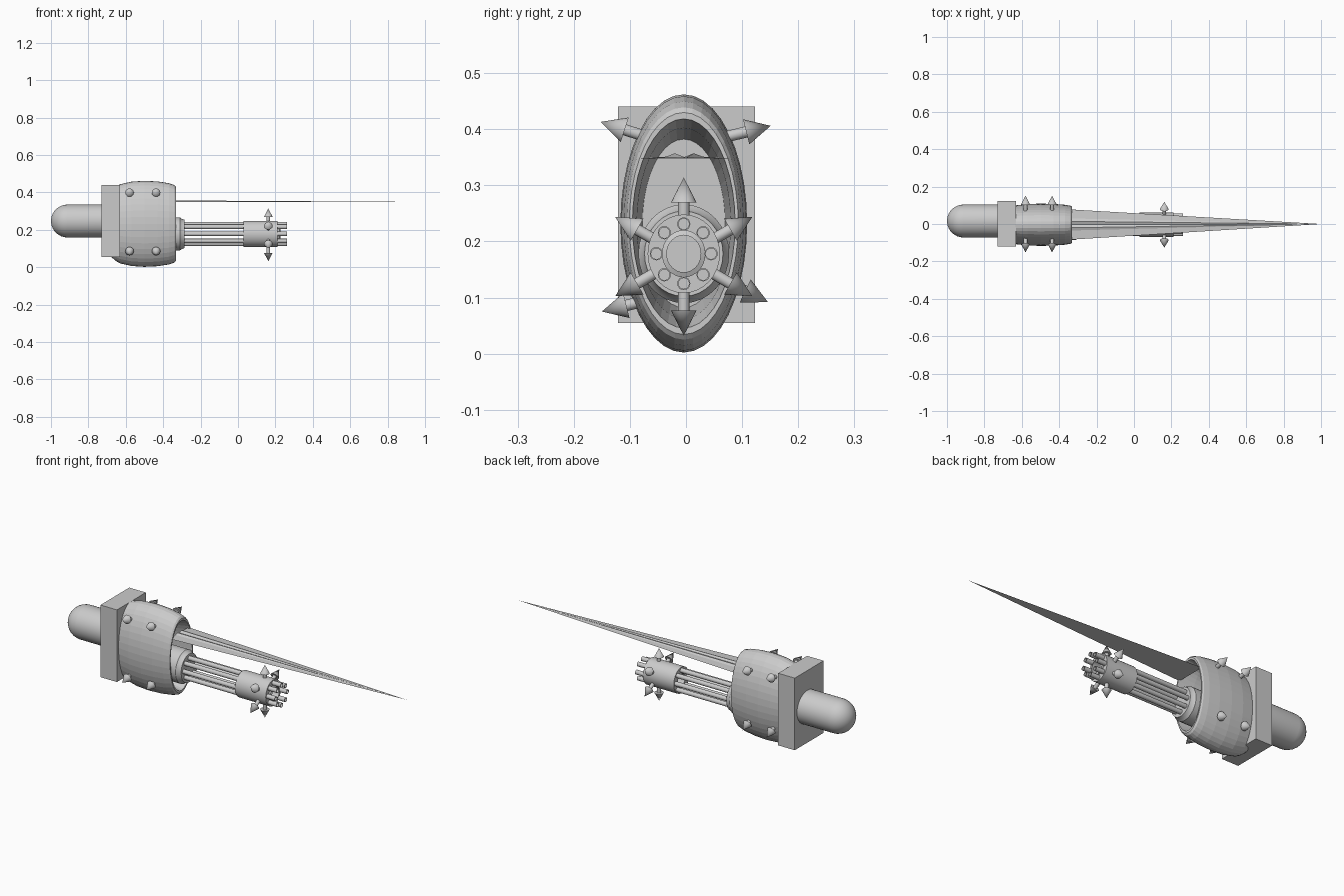
import bpy, bmesh, math
from mathutils import Vector, Matrix

if "Cube" in bpy.data.objects:
    bpy.data.objects.remove(bpy.data.objects["Cube"])

grey = bpy.data.materials.new("plain grey")
grey.diffuse_color = (0.6, 0.6, 0.6, 1)
grey.use_nodes = True
grey.node_tree.nodes["Principled BSDF"].inputs["Base Color"].default_value = grey.diffuse_color


def finish(bm, name, smooth=None):
    bmesh.ops.recalc_face_normals(bm, faces=bm.faces)
    me = bpy.data.meshes.new(name)
    bm.to_mesh(me)
    bm.free()
    me.materials.append(grey)
    ob = bpy.data.objects.new(name, me)
    bpy.context.collection.objects.link(ob)
    if smooth:
        bpy.context.view_layer.objects.active = ob
        ob.select_set(True)
        bpy.ops.object.shade_smooth_by_angle(angle=math.radians(smooth))
        ob.select_set(False)
    return ob


def lathe(name, profile, cy, cz, n=32, sy=1.0, sz=1.0, closed=False, smooth=None):
    """Turn (x, radius) points about an axis along x; closed profiles make hollow rings."""
    bm = bmesh.new()
    rings = []
    for x, r in profile:
        rings.append([bm.verts.new((x, cy + r * sy * math.cos(2 * math.pi * i / n),
                                    cz + r * sz * math.sin(2 * math.pi * i / n)))
                      for i in range(n)])
    pairs = list(zip(rings, rings[1:]))
    if closed:
        pairs.append((rings[-1], rings[0]))
    for a, b in pairs:
        for i in range(n):
            j = (i + 1) % n
            bm.faces.new((a[i], a[j], b[j], b[i]))
    if not closed:
        bm.faces.new(rings[0])
        bm.faces.new(rings[-1])
    return finish(bm, name, smooth)


def spike(name, tip, direction, shaft, head=0.045, r_head=0.023, r_shaft=0.010):
    """Cone-headed spike whose point is at tip and whose shaft runs back into the body."""
    d = Vector(direction).normalized()
    rot = d.to_track_quat('Z', 'Y').to_matrix().to_4x4()
    bm = bmesh.new()
    bmesh.ops.create_cone(bm, cap_ends=True, segments=16, radius1=r_head, radius2=0, depth=head,
                          matrix=Matrix.Translation(Vector(tip) - d * head / 2) @ rot)
    bmesh.ops.create_cone(bm, cap_ends=True, segments=16, radius1=r_shaft, radius2=r_shaft, depth=shaft,
                          matrix=Matrix.Translation(Vector(tip) - d * (head + shaft / 2)) @ rot)
    return finish(bm, name, 40)


# Rounded rear arm stub
R = 0.088
cap = [(-1 + R * (1 - math.cos(a)), R * math.sin(a))
       for a in [math.radians(4 + 86 * k / 8) for k in range(9)]]
lathe("arm_stub", cap + [(-0.70, R)], 0.016, 0.247, 32, smooth=35)

# Square mounting block
bm = bmesh.new()
bmesh.ops.create_cube(bm, size=1, matrix=Matrix.Translation((-0.681, 0.001, 0.2475))
                      @ Matrix.Diagonal((0.098, 0.244, 0.386, 1)))
finish(bm, "mounting_block")

# Oval barrel-shaped housing, open at the front
CY = -0.004
shell = [(-0.675, 0.78), (-0.655, 0.86), (-0.63, 0.92), (-0.57, 0.98), (-0.50, 1.0), (-0.43, 0.985),
         (-0.37, 0.945), (-0.34, 0.90), (-0.332, 0.86), (-0.332, 0.81), (-0.42, 0.74), (-0.64, 0.65)]
lathe("housing", shell, CY, 0.232, 40, 0.113, 0.230, closed=True)

# Rotary gun: base collar, tubes, sleeve and muzzle ring
GZ = 0.178
SY = 0.92
lathe("gun_collar", [(-0.635, 0.088), (-0.31, 0.088), (-0.30, 0.080), (-0.285, 0.076)],
      CY, GZ, 32, SY, smooth=35)
for k in range(8):
    a = k * math.pi / 4
    lathe(f"gun_tube_{k}", [(-0.30, 0.0118), (0.262, 0.0118), (0.262, 0.0095), (-0.29, 0.0095)],
          CY + 0.053 * SY * math.cos(a), GZ + 0.053 * math.sin(a), 16, closed=True, smooth=35)
lathe("gun_sleeve", [(0.03, 0.070), (0.212, 0.070), (0.212, 0.040), (0.03, 0.040)],
      CY, GZ, 32, SY, closed=True, smooth=35)
lathe("muzzle_ring", [(0.03, 0.042), (0.222, 0.042), (0.226, 0.033), (0.03, 0.033)],
      CY, GZ, 32, SY, closed=True, smooth=35)

# Six spikes around the gun sleeve
for k in range(6):
    a = math.radians(90 + 60 * k)
    d = Vector((0, math.cos(a), math.sin(a)))
    spike(f"gun_spike_{k}", Vector((0.162, CY, 0.173)) + d * 0.141, d, 0.045)

# Spikes on both flanks of the housing: tip (y, z) and pointing direction (y, z)
flank = [((-0.152, 0.413), (-0.95, 0.31)), ((0.151, 0.406), (0.97, 0.24)),
         ((-0.150, 0.075), (-0.97, -0.24)), ((0.146, 0.092), (0.90, -0.43))]
for k, (tip, d) in enumerate(flank):
    for m, x in enumerate((-0.580, -0.438)):
        spike(f"housing_spike_{k}_{m}", (x, *tip), (0, *d), 0.05)

# Long tapering blade with two shallow ridges on top and a flat underside
bm = bmesh.new()
section = [(-0.084, 0.348), (-0.035, 0.351), (-0.020, 0.357), (-0.004, 0.350),
           (0.014, 0.357), (0.030, 0.351), (0.078, 0.348)]
base = [bm.verts.new((-0.345, y, z)) for y, z in section]
tip = bm.verts.new((1.0, 0, 0.349))
bm.faces.new(base)
for i in range(len(base)):
    bm.faces.new((base[i], base[(i + 1) % len(base)], tip))
finish(bm, "blade")
